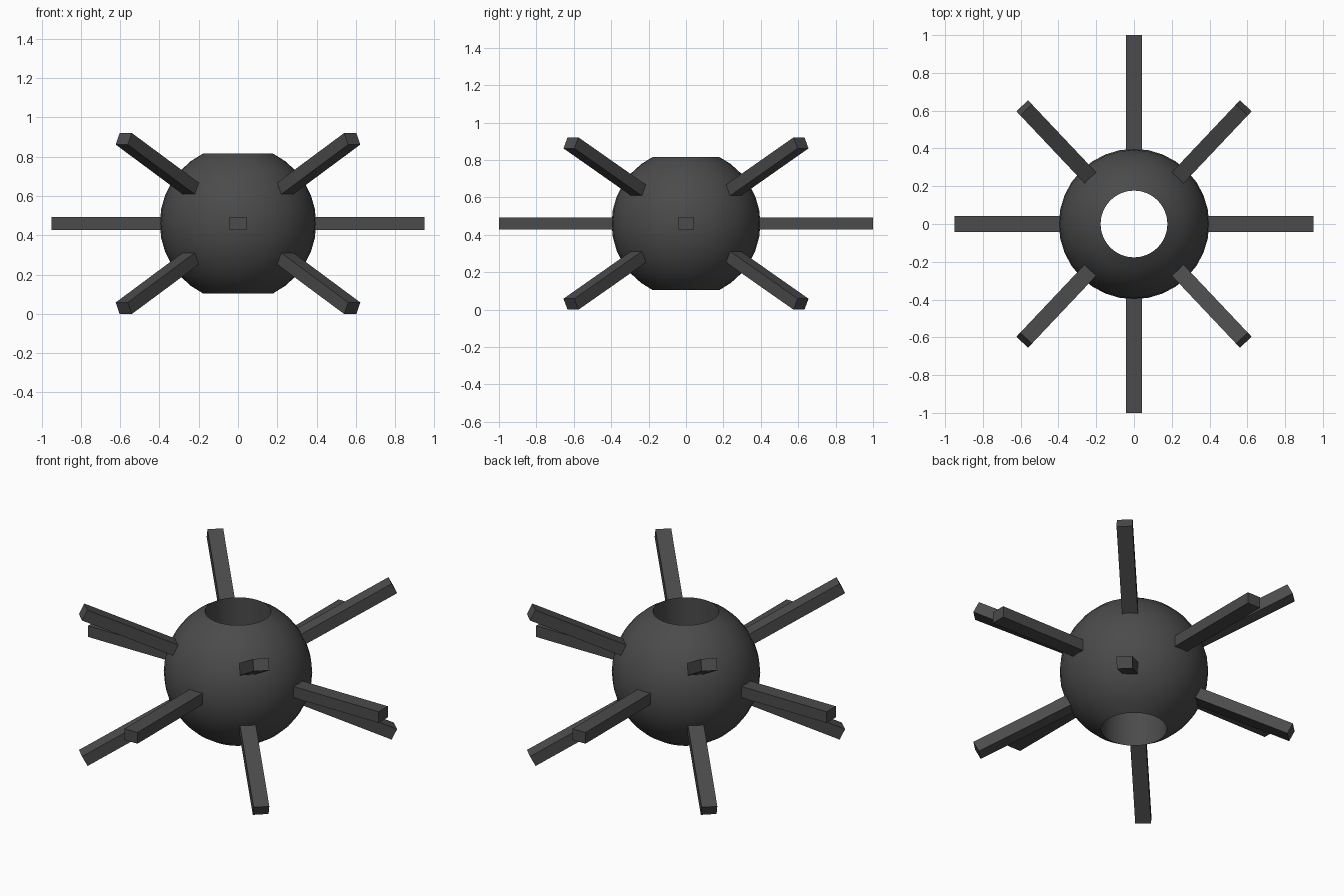
import bpy, bmesh, math
from mathutils import Matrix

if "Cube" in bpy.data.objects:
    bpy.data.objects.remove(bpy.data.objects["Cube"])

CENTRE_Z = 0.46
BALL_R = 0.398
HOLE_R = 0.177
BAR_W, BAR_H = 0.085, 0.066

dark = bpy.data.materials.new("dark_grey")
dark.diffuse_color = (0.07, 0.07, 0.07, 1)
dark.use_nodes = True
dark.node_tree.nodes["Principled BSDF"].inputs["Base Color"].default_value = dark.diffuse_color


def add_object(name, bm):
    bmesh.ops.recalc_face_normals(bm, faces=bm.faces)
    mesh = bpy.data.meshes.new(name)
    bm.to_mesh(mesh)
    bm.free()
    mesh.materials.append(dark)
    obj = bpy.data.objects.new(name, mesh)
    bpy.context.collection.objects.link(obj)
    return obj


# Ball with a vertical tunnel: closed profile (outer arc plus tunnel wall) spun about z
bm = bmesh.new()
limit = math.acos(HOLE_R / BALL_R)
steps = 12
profile = []
for i in range(steps + 1):
    a = -limit + 2 * limit * i / steps
    profile.append(bm.verts.new((BALL_R * math.cos(a), 0, CENTRE_Z + BALL_R * math.sin(a))))
edges = [bm.edges.new((profile[i], profile[(i + 1) % len(profile)])) for i in range(len(profile))]
bmesh.ops.spin(bm, geom=profile + edges, cent=(0, 0, 0), axis=(0, 0, 1),
               angle=math.tau, steps=32, use_merge=True)
bmesh.ops.remove_doubles(bm, verts=bm.verts, dist=1e-4)
ball = add_object("ball", bm)
bpy.context.view_layer.objects.active = ball
ball.select_set(True)
bpy.ops.object.shade_smooth_by_angle(angle=math.radians(35))
ball.select_set(False)


# Radiating square bars
def bar(name, azimuth, elevation, end, start=0.3):
    bm = bmesh.new()
    m = (Matrix.Translation((0, 0, CENTRE_Z))
         @ Matrix.Rotation(math.radians(azimuth), 4, 'Z')
         @ Matrix.Rotation(math.radians(-elevation), 4, 'Y')
         @ Matrix.Translation(((start + end) / 2, 0, 0))
         @ Matrix.Diagonal((end - start, BAR_W, BAR_H, 1)))
    bmesh.ops.create_cube(bm, size=1, matrix=m)
    add_object(name, bm)


# Level bars along x and y
for name, azimuth, end in (("right", 0, 0.95), ("back", 90, 1.0),
                           ("left", 180, 0.95), ("front", 270, 1.0)):
    bar(name + "_bar", azimuth, 0, end)

# Diagonal bars, four tilted up and four tilted down
for level, elevation in (("upper", 27), ("lower", -27)):
    for name, azimuth in (("back_right", 46.6), ("back_left", 133.4),
                          ("front_left", 226.6), ("front_right", 313.4)):
        bar(f"{level}_{name}_bar", azimuth, elevation, 0.95)
